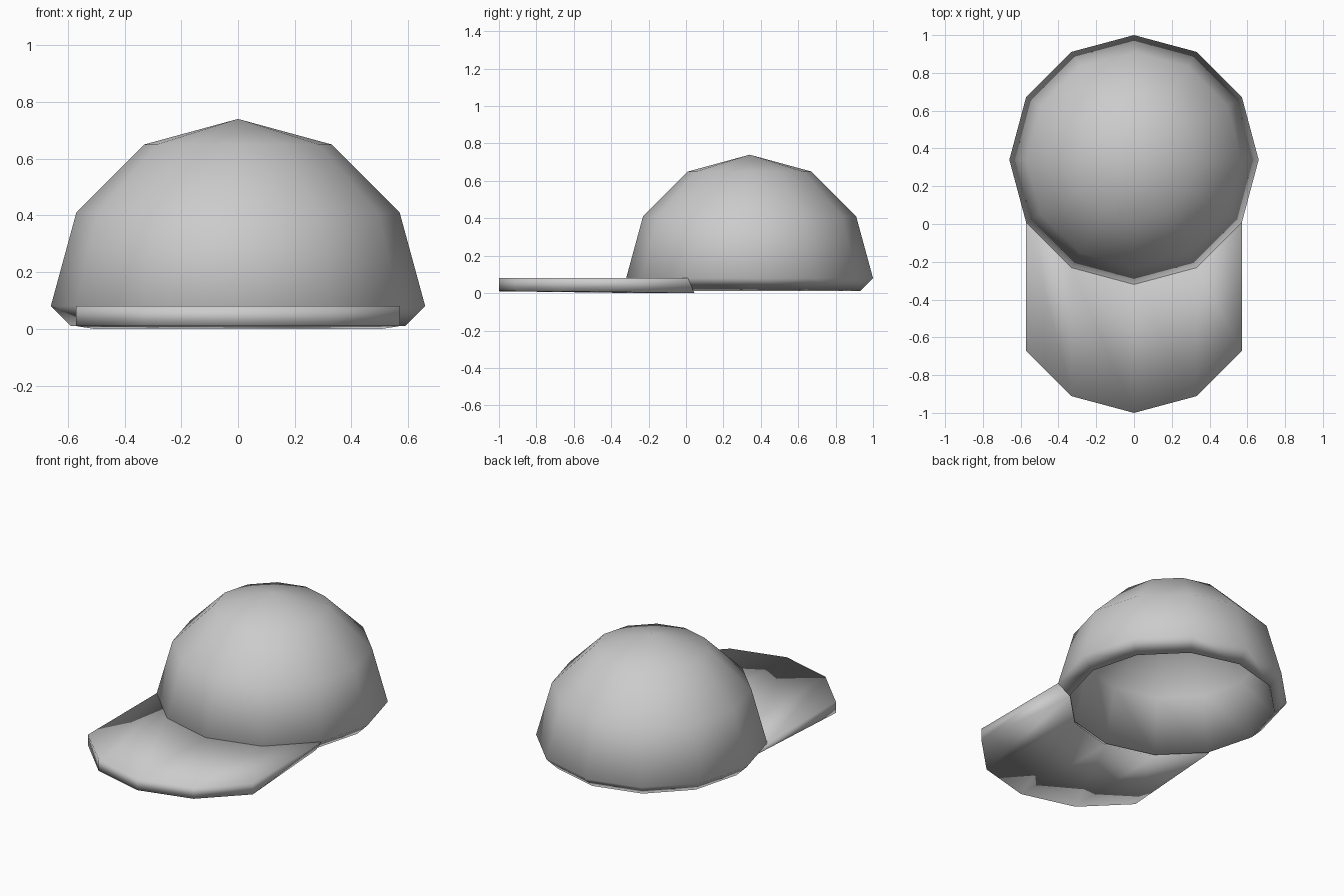
import bpy, bmesh, math

if "Cube" in bpy.data.objects:
    bpy.data.objects.remove(bpy.data.objects["Cube"])

CY = 0.34          # crown centre in y
SIDES = 12


def ring_point(k, r, z, dy=0.0):
    a = k * 2 * math.pi / SIDES
    return (r * math.cos(a), CY + dy + r * math.sin(a), z)


def finish(bm, name):
    bmesh.ops.recalc_face_normals(bm, faces=bm.faces[:])
    for f in bm.faces:
        f.smooth = True
    me = bpy.data.meshes.new(name)
    bm.to_mesh(me)
    bm.free()
    ob = bpy.data.objects.new(name, me)
    bpy.context.collection.objects.link(ob)
    return ob


# Crown: outer dome, slanted lip and inner dome, revolved in 12 sides
profile = [(0.33, 0.65), (0.57, 0.41), (0.66, 0.08),
           (0.59, 0.01), (0.51, 0.34), (0.295, 0.56)]
bm = bmesh.new()
rings = [[bm.verts.new(ring_point(k, r, z)) for k in range(SIDES)]
         for r, z in profile]
outer_tip = bm.verts.new((0, CY, 0.74))
inner_tip = bm.verts.new((0, CY, 0.63))
for k in range(SIDES):
    n = (k + 1) % SIDES
    for a, b in zip(rings, rings[1:]):
        bm.faces.new((a[k], a[n], b[n], b[k]))
    bm.faces.new((outer_tip, rings[0][k], rings[0][n]))
    bm.faces.new((inner_tip, rings[-1][k], rings[-1][n]))
finish(bm, "crown")

# Brim: front arc of the crown rim extended forward, with a thick edge
section = [(0.66, 0.08, 0.0), (0.66, 0.08, -0.68),
           (0.66, 0.01, -0.68), (0.59, 0.0, 0.0)]
bm = bmesh.new()
rows = [[bm.verts.new(ring_point(k, r, z, dy)) for r, z, dy in section]
        for k in range(7, 12)]
for p, q in zip(rows, rows[1:]):
    for i in range(4):
        j = (i + 1) % 4
        bm.faces.new((p[i], p[j], q[j], q[i]))
bm.faces.new(rows[0])
bm.faces.new(rows[-1])
finish(bm, "brim")
